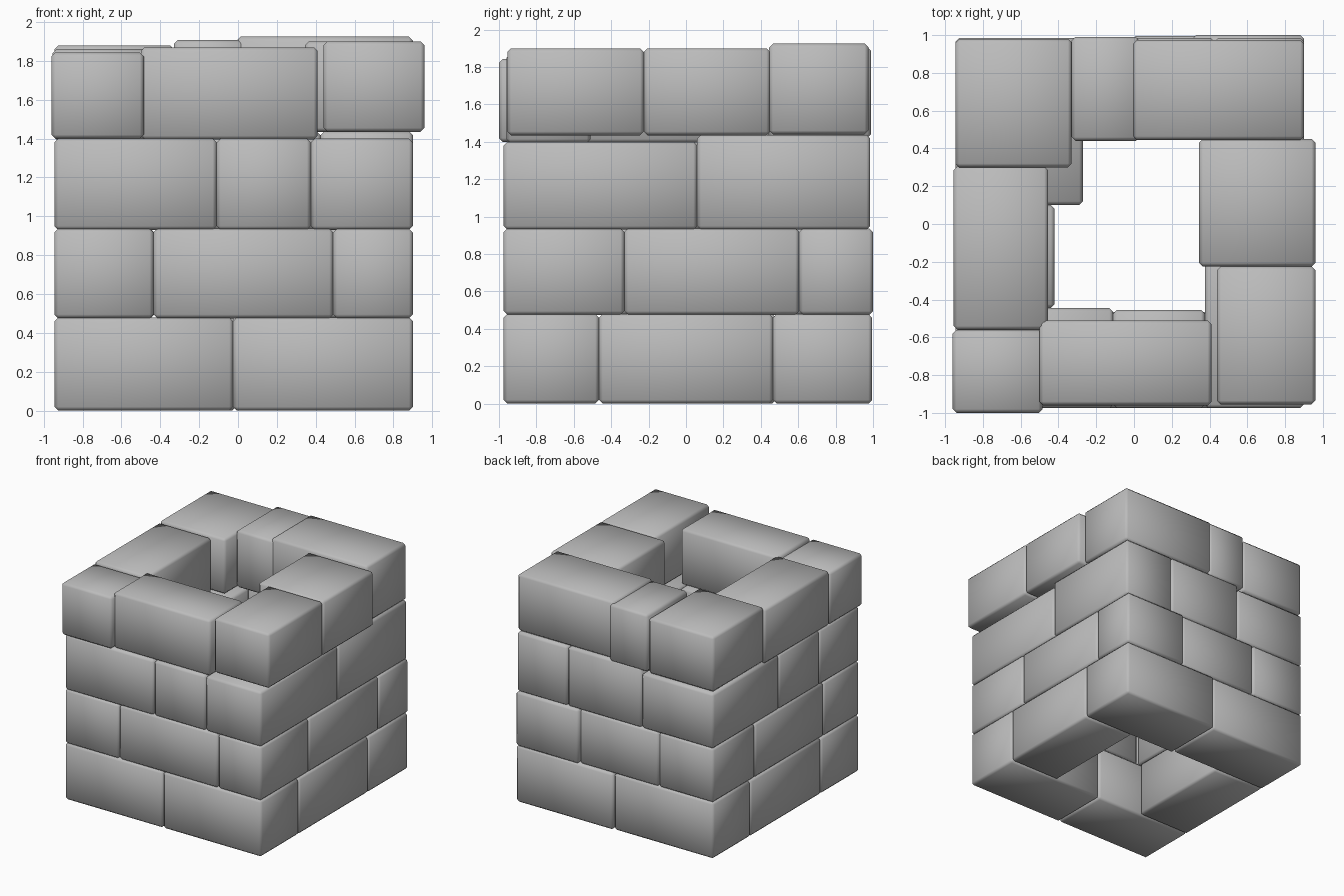
import bpy
import bmesh
from mathutils import Vector

cube = bpy.data.objects.get("Cube")
if cube:
    bpy.data.objects.remove(cube, do_unlink=True)

# One plain stone colour
stone = bpy.data.materials.new("grey stone")
stone.use_nodes = True
grey = (0.5, 0.5, 0.5, 1)
stone.diffuse_color = grey
stone.node_tree.nodes["Principled BSDF"].inputs["Base Color"].default_value = grey

# Usual outer faces of the walls
LEFT, RIGHT, FRONT, BACK = -0.945, 0.9, -0.975, 0.985
BEVEL = 0.02


def brick(name, x, y, z):
    """Chamfered block filling the given ranges on each axis."""
    low, high = (Vector(corner) for corner in zip(x, y, z))
    bm = bmesh.new()
    bmesh.ops.create_cube(bm, size=1)
    for vert in bm.verts:
        vert.co = (low + high) / 2 + vert.co * (high - low)
    bmesh.ops.bevel(bm, geom=bm.edges[:], offset=BEVEL, segments=1,
                    affect='EDGES', clamp_overlap=True)
    for face in bm.faces:
        face.smooth = True
    mesh = bpy.data.meshes.new(name)
    bm.to_mesh(mesh)
    bm.free()
    mesh.materials.append(stone)
    obj = bpy.data.objects.new(name, mesh)
    bpy.context.collection.objects.link(obj)


def course(prefix, z, bricks):
    """Lay one ring of bricks; a brick may carry its own height range."""
    for name, (x, y, *own) in bricks.items():
        brick(prefix + "_" + name, x, y, own[0] if own else z)


# Bottom course: long bricks front and back, a stretcher on each side
course("base", (0, 0.48), {
    "front_left_brick": ((LEFT, -0.025), (FRONT, -0.465)),
    "front_right_brick": ((-0.025, RIGHT), (FRONT, -0.465)),
    "right_brick": ((0.42, RIGHT), (-0.465, 0.465)),
    "left_brick": ((LEFT, -0.45), (-0.465, 0.48)),
    "back_left_brick": ((LEFT, -0.01), (0.48, BACK)),
    "back_right_brick": ((-0.01, RIGHT), (0.465, 0.995)),
})

# Second course: corner blocks with a stretcher between each pair
course("second", (0.475, 0.937), {
    "front_left_corner": ((LEFT, -0.435), (FRONT, -0.5)),
    "front_brick": ((-0.435, 0.49), (FRONT, -0.47)),
    "front_right_corner": ((0.49, RIGHT), (FRONT, -0.33)),
    "right_brick": ((0.42, RIGHT), (-0.33, 0.605)),
    "back_right_corner": ((0.31, RIGHT), (0.605, 1)),
    "back_brick": ((-0.43, 0.31), (0.5, BACK)),
    "back_left_corner": ((LEFT, -0.43), (0.42, BACK)),
    "left_brick": ((LEFT, -0.45), (-0.5, 0.42)),
})

# Third course: long bricks turned the other way at the corners
course("third", (0.93, 1.4), {
    "front_left_corner": ((LEFT, -0.11), (FRONT, -0.445)),
    "front_brick": ((-0.11, 0.375), (FRONT, -0.455)),
    "front_right_corner": ((0.375, RIGHT), (FRONT, 0.06)),
    "back_right_corner": ((0.425, RIGHT), (0.06, BACK), (0.93, 1.437)),
    "back_brick": ((-0.27, 0.425), (0.5, BACK), (0.93, 1.437)),
    "back_left_corner": ((LEFT, -0.27), (0.1, BACK)),
    "left_brick": ((LEFT, -0.42), (-0.445, 0.1)),
})

# Top course: uneven, rising towards the back right
course("top", (1.435, 1.9), {
    "front_left_corner": ((-0.96, -0.485), (-1, -0.56), (1.4, 1.843)),
    "front_brick": ((-0.5, 0.41), (-0.96, -0.51), (1.395, 1.87)),
    "front_right_corner": ((0.44, 0.96), (-0.955, -0.225)),
    "right_brick": ((0.345, 0.96), (-0.225, 0.45)),
    "back_right_corner": ((-0.005, RIGHT), (0.445, 0.975), (1.44, 1.925)),
    "back_brick": ((-0.33, 0.03), (0.44, 0.99), (1.42, 1.907)),
    "back_left_corner": ((LEFT, -0.33), (0.3, 0.98), (1.41, 1.88)),
    "left_brick": ((-0.955, -0.455), (-0.56, 0.305), (1.395, 1.86)),
})
